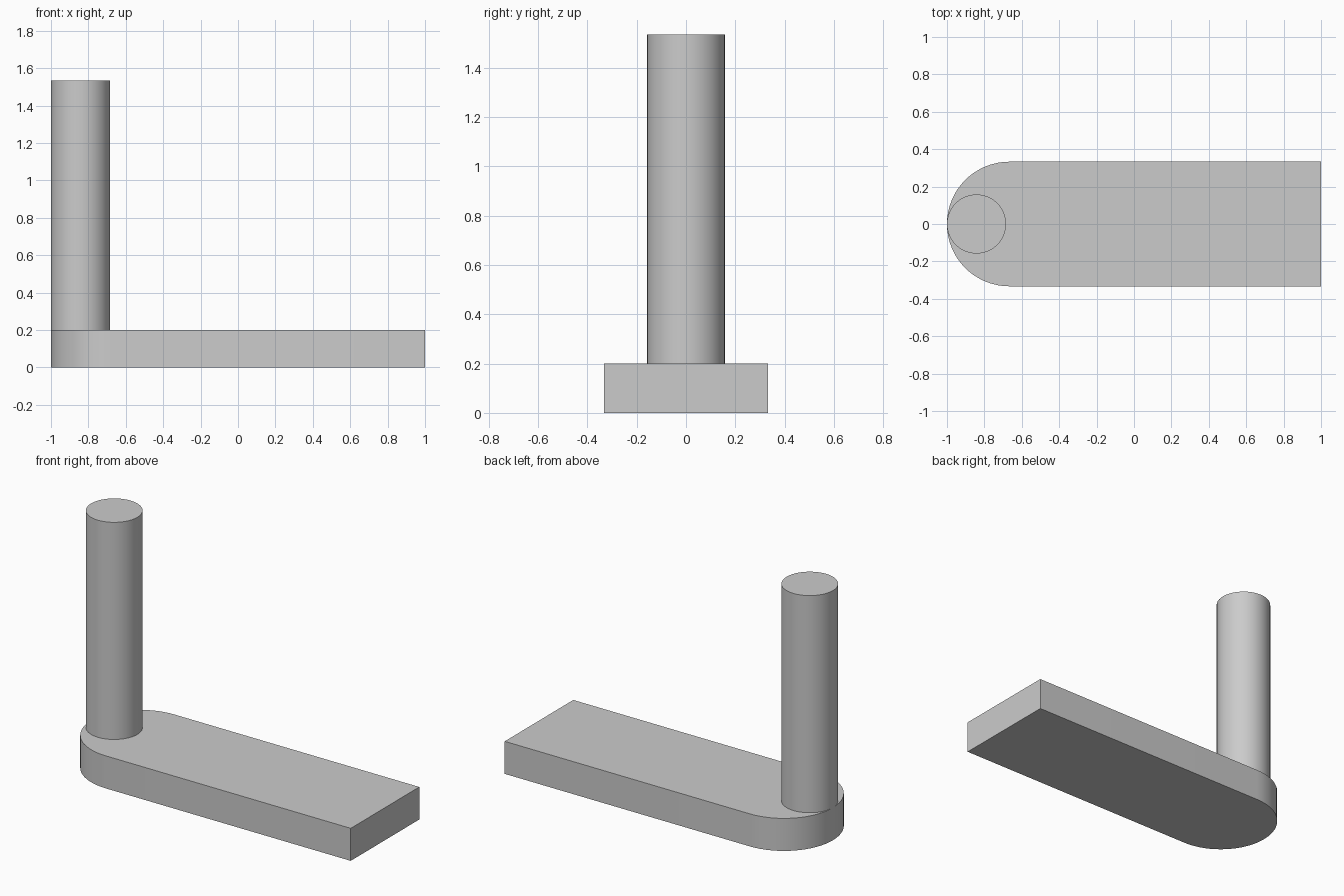
import bpy
import bmesh
from math import pi, cos, sin, radians

cube = bpy.data.objects.get("Cube")
if cube:
    bpy.data.objects.remove(cube, do_unlink=True)

# Single plain grey
grey = bpy.data.materials.new("light_grey")
grey.use_nodes = True
colour = (0.6, 0.6, 0.6, 1)
grey.diffuse_color = colour
grey.node_tree.nodes["Principled BSDF"].inputs["Base Color"].default_value = colour


def arc(cx, radius, start, end, steps):
    """Points on an arc centred on the x axis."""
    angles = [start + (end - start) * i / steps for i in range(steps + 1)]
    return [(cx + radius * cos(a), radius * sin(a)) for a in angles]


def extrude_profile(name, outline, bottom, top):
    """Closed prism from a counter-clockwise outline."""
    bm = bmesh.new()
    face = bm.faces.new([bm.verts.new((x, y, bottom)) for x, y in outline])
    result = bmesh.ops.extrude_face_region(bm, geom=[face], use_keep_orig=True)
    raised = [v for v in result["geom"] if isinstance(v, bmesh.types.BMVert)]
    bmesh.ops.translate(bm, verts=raised, vec=(0, 0, top - bottom))
    bmesh.ops.recalc_face_normals(bm, faces=bm.faces)
    mesh = bpy.data.meshes.new(name)
    bm.to_mesh(mesh)
    bm.free()
    mesh.materials.append(grey)
    obj = bpy.data.objects.new(name, mesh)
    bpy.context.collection.objects.link(obj)
    bpy.ops.object.select_all(action="DESELECT")
    obj.select_set(True)
    bpy.context.view_layer.objects.active = obj
    bpy.ops.object.shade_smooth_by_angle(angle=radians(30))
    return obj


half_width, thickness = 0.333, 0.2
post_radius, height = 0.158, 1.535

# Flat arm: square at one end, fully rounded at the other
arm = arc(half_width - 1, half_width, pi / 2, 3 * pi / 2, 32)
arm += [(1, -half_width), (1, half_width)]
extrude_profile("base_arm", arm, 0, thickness)

# Upright post touching the rounded tip
post = arc(post_radius - 1, post_radius, 0, 2 * pi, 48)[:-1]
extrude_profile("upright_post", post, thickness, height)
